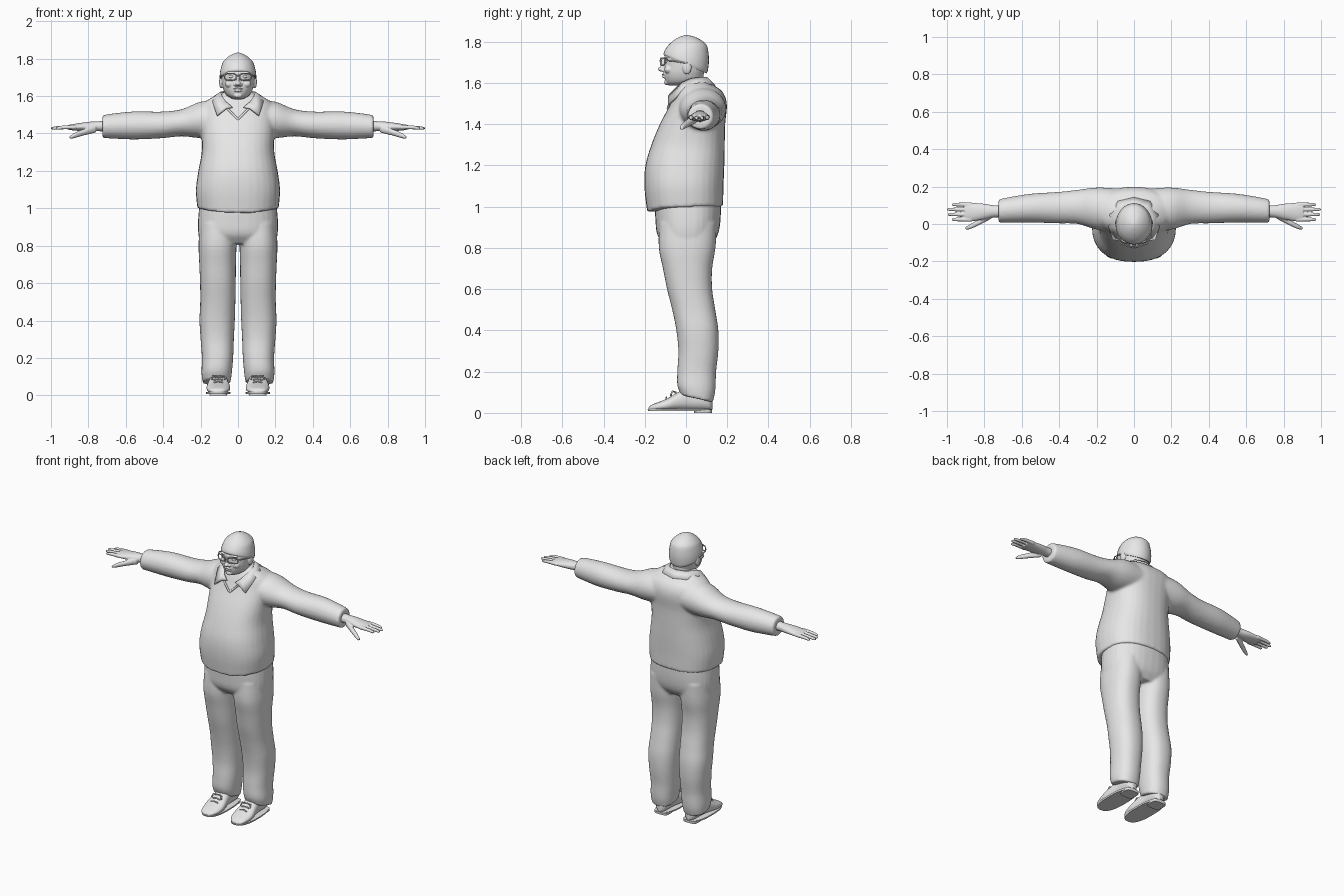
import bpy, bmesh, math
from mathutils import Vector, Matrix

if "Cube" in bpy.data.objects:
    bpy.data.objects.remove(bpy.data.objects["Cube"], do_unlink=True)

# One plain clay colour for the whole figure
clay = bpy.data.materials.new("clay_grey")
clay.use_nodes = True
clay.diffuse_color = (.8, .8, .8, 1)
for node in clay.node_tree.nodes:
    if node.type == 'BSDF_PRINCIPLED':
        node.inputs["Base Color"].default_value = clay.diffuse_color


def smooth_rings(rings, steps=4):
    """Pass a smooth curve through the control rings (position, u0, u1, v0, v1)."""
    rings = [Vector(r) for r in rings]
    last = len(rings) - 1
    slopes = []
    for i in range(last + 1):
        before, after = rings[max(i - 1, 0)], rings[min(i + 1, last)]
        slopes.append((after - before) / (after[0] - before[0]))
    result = []
    for i in range(last):
        start, end = rings[i], rings[i + 1]
        width = end[0] - start[0]
        for k in range(steps):
            t = k / steps
            s = t * t * (3 - 2 * t)
            tangent_a = slopes[i] * (width * t * (1 - t) ** 2)
            tangent_b = slopes[i + 1] * (width * t * t * (t - 1))
            ring = start.lerp(end, s) + tangent_a + tangent_b
            ring[0] = start[0] + width * t
            result.append(ring)
    return result + [rings[last]]


def loft(bm, axis, rings, mirror=False, power=2, sides=32, warp=None):
    """Skin a capped body through superellipse rings along an axis."""
    for side in ((1, -1) if mirror else (1,)):
        previous = None
        for position, u0, u1, v0, v1 in smooth_rings(rings):
            loop = []
            for i in range(sides):
                angle = math.tau * i / sides
                c, s = math.cos(angle), math.sin(angle)
                u = (u0 + u1) / 2 + (u1 - u0) / 2 * math.copysign(abs(c) ** (2 / power), c)
                v = (v0 + v1) / 2 + (v1 - v0) / 2 * math.copysign(abs(s) ** (2 / power), s)
                point = {'x': (position, u, v), 'y': (u, position, v), 'z': (u, v, position)}[axis]
                point = Vector(point)
                if warp:
                    point.z += warp(point)
                point.x *= side
                loop.append(bm.verts.new(point))
            if previous:
                for i in range(sides):
                    j = (i + 1) % sides
                    bm.faces.new((previous[i], previous[j], loop[j], loop[i]))
            else:
                bm.faces.new(loop)
            previous = loop
        bm.faces.new(previous)


def blob(bm, centre, radii, mirror=False):
    """Add an ellipsoid, optionally on both sides."""
    for side in ((1, -1) if mirror else (1,)):
        place = Matrix.Translation((centre[0] * side, centre[1], centre[2]))
        bmesh.ops.create_uvsphere(bm, u_segments=20, v_segments=12, radius=1,
                                  matrix=place @ Matrix.Diagonal((*radii, 1)))


def finish(name, bm, voxel=None, iterations=4):
    bmesh.ops.recalc_face_normals(bm, faces=bm.faces)
    for face in bm.faces:
        face.smooth = True
    mesh = bpy.data.meshes.new(name)
    bm.to_mesh(mesh)
    bm.free()
    mesh.materials.append(clay)
    mesh.set_sharp_from_angle(angle=math.radians(50))
    obj = bpy.data.objects.new(name, mesh)
    bpy.context.scene.collection.objects.link(obj)
    if voxel:
        remesh = obj.modifiers.new("fuse", 'REMESH')
        remesh.mode = 'VOXEL'
        remesh.voxel_size = voxel
        remesh.use_smooth_shade = True
        relax = obj.modifiers.new("relax", 'SMOOTH')
        relax.factor, relax.iterations = .5, iterations
    return obj


def tube(name, paths, radius, cyclic=False):
    """Round wires along paths, mirrored to both sides."""
    curve = bpy.data.curves.new(name, 'CURVE')
    curve.dimensions = '3D'
    curve.bevel_depth, curve.bevel_resolution = radius, 2
    curve.use_fill_caps = True
    for path in paths:
        for side in (1, -1):
            spline = curve.splines.new('POLY')
            spline.points.add(len(path) - 1)
            for point, (x, y, z) in zip(spline.points, path):
                point.co = (x * side, y, z, 1)
            spline.use_cyclic_u = cyclic
    curve.materials.append(clay)
    bpy.context.scene.collection.objects.link(bpy.data.objects.new(name, curve))


# Sweater: round belly, shoulders and sleeves fused, hem dipping in front
def hem_dip(p):
    fade = min(1, max(0, (1.1 - p.z) / .1))
    return -.03 * fade * max(0, -p.y / .19) * (1 - (p.x / .23) ** 2)


bm = bmesh.new()
loft(bm, 'z', [(1, -.218, .218, -.188, .18), (1.1, -.225, .225, -.202, .182),
               (1.2, -.212, .212, -.197, .186), (1.3, -.194, .194, -.168, .188),
               (1.4, -.195, .195, -.127, .19), (1.5, -.2, .2, -.075, .198),
               (1.56, -.185, .185, -.05, .175), (1.595, -.135, .135, -.03, .125),
               (1.62, -.08, .08, -.01, .09)], power=2.4, warp=hem_dip)
loft(bm, 'x', [(.08, -.04, .19, 1.38, 1.58), (.2, -.03, .195, 1.375, 1.57),
               (.3, 0, .183, 1.385, 1.53), (.4, .003, .172, 1.375, 1.517),
               (.55, .008, .162, 1.368, 1.518), (.66, .008, .145, 1.372, 1.508),
               (.725, .008, .132, 1.376, 1.498)], mirror=True)
finish("sweater", bm, .009, 5)

# Trousers: hips and two loose legs fused, ankle cuff higher in front
def cuff_rise(p):
    return max(0, 1 - p.z / .2) * (.05 - p.y) * .35


bm = bmesh.new()
loft(bm, 'z', [(.81, -.2, .2, -.1, .12), (.86, -.212, .212, -.138, .153),
               (.93, -.214, .214, -.148, .167), (1.03, -.205, .205, -.152, .17)], power=2.4)
loft(bm, 'z', [(.07, .04, .19, -.025, .13), (.12, .033, .195, -.042, .142),
               (.2, .026, .193, -.042, .146), (.3, .022, .2, -.037, .157),
               (.4, .017, .206, -.047, .157), (.5, .014, .202, -.067, .142),
               (.6, .012, .203, -.092, .127), (.7, .011, .207, -.112, .127),
               (.8, .008, .211, -.132, .143), (.92, .005, .205, -.13, .15)],
     mirror=True, power=2.3, warp=cuff_rise)
finish("trousers", bm, .008)

# Shoes: upper, sole and heel
bm = bmesh.new()
loft(bm, 'y', [(-.182, .09, .125, .015, .024), (-.172, .07, .145, .012, .036),
               (-.14, .05, .16, .01, .05), (-.09, .042, .168, .01, .07),
               (-.04, .05, .16, .012, .1), (.02, .06, .15, .014, .125),
               (.08, .062, .148, .014, .125), (.115, .072, .138, .014, .11),
               (.128, .09, .12, .02, .08)], mirror=True, power=2.4)
finish("shoe_uppers", bm)
bm = bmesh.new()
loft(bm, 'z', [(.008, .042, .17, -.184, .125), (.018, .04, .172, -.186, .128)], mirror=True, power=2.6)
loft(bm, 'z', [(0, .058, .152, .04, .125), (.016, .056, .154, .038, .127)], mirror=True, power=4)
finish("soles_and_heels", bm)
laces = []
for row in range(3):
    y, z = -.095 + row * .022, .075 + row * .013
    laces.append([(.08, y, z - .006), (.105, y, z), (.13, y, z - .006)])
for way in (-1, 1):
    laces.append([(.105, -.05, .1), (.105 + way * .03, -.065, .105), (.105 + way * .035, -.075, .085)])
tube("laces", laces, .004)

# Hands: palm, four fingers and a lowered thumb fused
bm = bmesh.new()
loft(bm, 'x', [(.68, .035, .1, 1.41, 1.47), (.75, .035, .1, 1.412, 1.465),
               (.8, .025, .108, 1.412, 1.462), (.87, .015, .113, 1.415, 1.452),
               (.905, .02, .112, 1.42, 1.446)], mirror=True)
for y, tip in ((.024, .975), (.051, .997), (.078, 1), (.104, .974)):
    loft(bm, 'x', [(.87, y - .012, y + .012, 1.422, 1.446), (.94, y - .01, y + .01, 1.422, 1.442),
                   (tip - .01, y - .008, y + .008, 1.42, 1.436),
                   (tip, y - .004, y + .004, 1.424, 1.432)], mirror=True, sides=16)
loft(bm, 'x', [(.76, .03, .06, 1.405, 1.45), (.83, -.007, .025, 1.388, 1.422),
               (.88, -.028, -.004, 1.374, 1.4), (.9, -.029, -.015, 1.372, 1.384)],
     mirror=True, sides=16)
finish("hands", bm, .0035, 2)

# Head: neck, jaw, skull, nose, ears, cheeks and lips fused
bm = bmesh.new()
loft(bm, 'z', [(1.5, -.07, .07, -.03, .085), (1.64, -.065, .065, -.045, .085)])
loft(bm, 'z', [(1.588, -.035, .035, -.085, .03), (1.605, -.062, .062, -.098, .07),
               (1.64, -.08, .08, -.107, .085), (1.68, -.087, .087, -.107, .095),
               (1.73, -.088, .088, -.103, .1), (1.78, -.075, .075, -.08, .085),
               (1.81, -.04, .04, -.04, .05)], power=2.2)
blob(bm, (0, -.118, 1.667), (.016, .018, .012))
blob(bm, (0, -.108, 1.69), (.01, .015, .03))
blob(bm, (.014, -.11, 1.662), (.01, .012, .009), True)
blob(bm, (.045, -.085, 1.665), (.025, .02, .02), True)
blob(bm, (.035, -.093, 1.724), (.028, .012, .008), True)
blob(bm, (.09, .005, 1.675), (.011, .022, .033), True)
blob(bm, (0, -.108, 1.641), (.026, .009, .005))
blob(bm, (0, -.106, 1.629), (.022, .01, .006))
blob(bm, (0, -.092, 1.603), (.022, .014, .014))
finish("head", bm, .0035, 2)
bm = bmesh.new()
blob(bm, (.036, -.096, 1.704), (.013, .009, .008), True)
finish("eyes", bm)

# Knitted cap, its rim sloping down toward the nape
def rim_slope(p):
    return -(p.y + .1) * .42 * max(0, 1 - (p.z - 1.73) / .05)


bm = bmesh.new()
loft(bm, 'z', [(1.73, -.094, .094, -.106, .1), (1.738, -.098, .098, -.109, .107),
               (1.76, -.093, .093, -.102, .111), (1.785, -.078, .078, -.084, .099),
               (1.81, -.053, .053, -.055, .07), (1.826, -.026, .026, -.025, .035),
               (1.832, -.006, .006, -.004, .008)], warp=rim_slope)
finish("knit_cap", bm)

# Glasses: two rounded frames, bridge and temples
frame = []
for i in range(24):
    a = math.tau * i / 24
    c, s = math.cos(a), math.sin(a)
    x = .041 + .031 * math.copysign(abs(c) ** .6, c)
    frame.append((x, -.123 + x * x * 4, 1.703 + .018 * math.copysign(abs(s) ** .6, s)))
tube("glasses_frames", [frame], .0035, True)
tube("glasses_arms", [[(0, -.126, 1.708), (.012, -.122, 1.706)],
                      [(.071, -.102, 1.71), (.09, -.07, 1.708), (.096, .01, 1.695)]], .0035)

# Shirt collar: folded strip with pointed front tips
top = [(0, .1, 1.625), (.06, .085, 1.625), (.09, .03, 1.62),
       (.085, -.02, 1.6), (.06, -.057, 1.565), (.03, -.072, 1.54)]
low = [(0, .14, 1.585), (.085, .12, 1.59), (.127, .05, 1.595),
       (.135, -.01, 1.57), (.112, -.083, 1.495), (.062, -.084, 1.535)]
bm = bmesh.new()
for side in (1, -1):
    rows = [[bm.verts.new((x * side, y, z)) for x, y, z in row] for row in (top, low)]
    for i in range(len(top) - 1):
        bm.faces.new((rows[0][i], rows[0][i + 1], rows[1][i + 1], rows[1][i]))
bmesh.ops.remove_doubles(bm, verts=bm.verts, dist=.001)
collar = finish("shirt_collar", bm)
thick = collar.modifiers.new("cloth", 'SOLIDIFY')
thick.thickness, thick.offset = .01, 0

# Sweater neckline
tube("neckline", [[(.064, -.066, 1.54), (.032, -.078, 1.507), (0, -.088, 1.475)]], .006)
